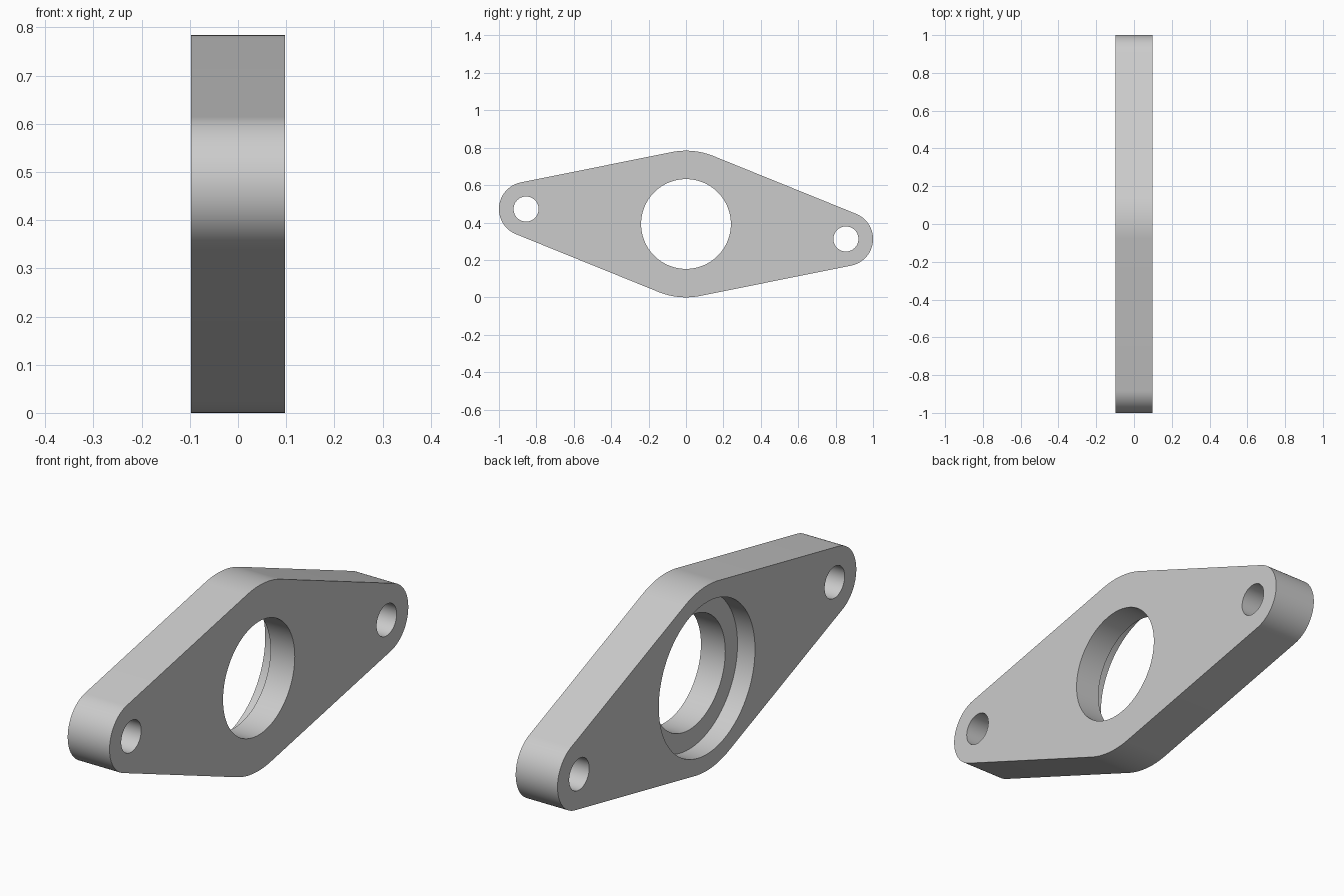
import bpy, bmesh
from math import sin, cos, pi, asin, atan2, hypot, radians
from mathutils import Matrix

if "Cube" in bpy.data.objects:
    bpy.data.objects.remove(bpy.data.objects["Cube"])

HALF = 0.098            # half thickness
HUB_R = 0.392           # central boss outline, also the centre height
LUG_R, LUG_Y, LUG_Z = 0.145, 0.855, 0.08
BORE_R, RECESS_R, RECESS_DEPTH, BOLT_R = 0.24, 0.322, 0.082, 0.067

metal = bpy.data.materials.new("grey metal")
metal.use_nodes = True
colour = (0.6, 0.6, 0.6, 1)
metal.diffuse_color = colour
metal.node_tree.nodes["Principled BSDF"].inputs["Base Color"].default_value = colour


def arc(cy, cz, r, start, end, steps):
    angles = [start + (end - start) * i / steps for i in range(steps + 1)]
    return [(cy + r * cos(a), cz + r * sin(a)) for a in angles]


def cutter(name, y, z, r, x0, x1):
    bpy.ops.mesh.primitive_cylinder_add(vertices=96, radius=r, depth=x1 - x0,
                                        location=((x0 + x1) / 2, y, z),
                                        rotation=(0, pi / 2, 0))
    ob = bpy.context.object
    ob.name = name
    ob.hide_render = True
    return ob


# Outline: hub and two lug arcs joined by their common tangents
axis = atan2(-LUG_Z, LUG_Y)
lean = asin((HUB_R - LUG_R) / hypot(LUG_Y, LUG_Z))
side = pi / 2 - lean
outline = []
for turn, sign in ((0, 1), (pi, -1)):
    a = axis + turn
    outline += arc(sign * LUG_Y, HUB_R - sign * LUG_Z, LUG_R, a - side, a + side, 40)
    outline += arc(0, HUB_R, HUB_R, a + side, a + pi - side, 24)

# Flange plate, extruded through its thickness
bm = bmesh.new()
base = bm.faces.new([bm.verts.new((-HALF, y, z)) for y, z in outline])
extruded = bmesh.ops.extrude_face_region(bm, geom=[base])["geom"]
bmesh.ops.translate(bm, vec=(2 * HALF, 0, 0),
                    verts=[v for v in extruded if isinstance(v, bmesh.types.BMVert)])
bmesh.ops.recalc_face_normals(bm, faces=bm.faces)
mesh = bpy.data.meshes.new("flange_plate")
bm.to_mesh(mesh)
bm.free()
plate = bpy.data.objects.new("flange_plate", mesh)
bpy.context.collection.objects.link(plate)
mesh.materials.append(metal)

# Central bore, recess on the -x face, and two bolt holes
cutters = [
    cutter("bore_cutter", 0, HUB_R, BORE_R, -0.3, 0.3),
    cutter("recess_cutter", 0, HUB_R, RECESS_R, -0.3, RECESS_DEPTH - HALF),
    cutter("rear_bolt_cutter", LUG_Y, HUB_R - LUG_Z, BOLT_R, -0.3, 0.3),
    cutter("front_bolt_cutter", -LUG_Y, HUB_R + LUG_Z, BOLT_R, -0.3, 0.3),
]
for ob in cutters:
    ob.data.materials.append(metal)
    mod = plate.modifiers.new(ob.name, 'BOOLEAN')
    mod.operation = 'DIFFERENCE'
    mod.solver = 'EXACT'
    mod.object = ob

# Apply the cuts, then drop the cutters
bpy.context.view_layer.update()
cut = plate.evaluated_get(bpy.context.evaluated_depsgraph_get())
result = bpy.data.meshes.new_from_object(cut)
plate.modifiers.clear()
plate.data = result
for ob in cutters:
    bpy.data.objects.remove(ob)

# Smooth round walls with crisp rims
bpy.ops.object.select_all(action='DESELECT')
plate.select_set(True)
bpy.context.view_layer.objects.active = plate
bpy.ops.object.shade_smooth_by_angle(angle=radians(30))
